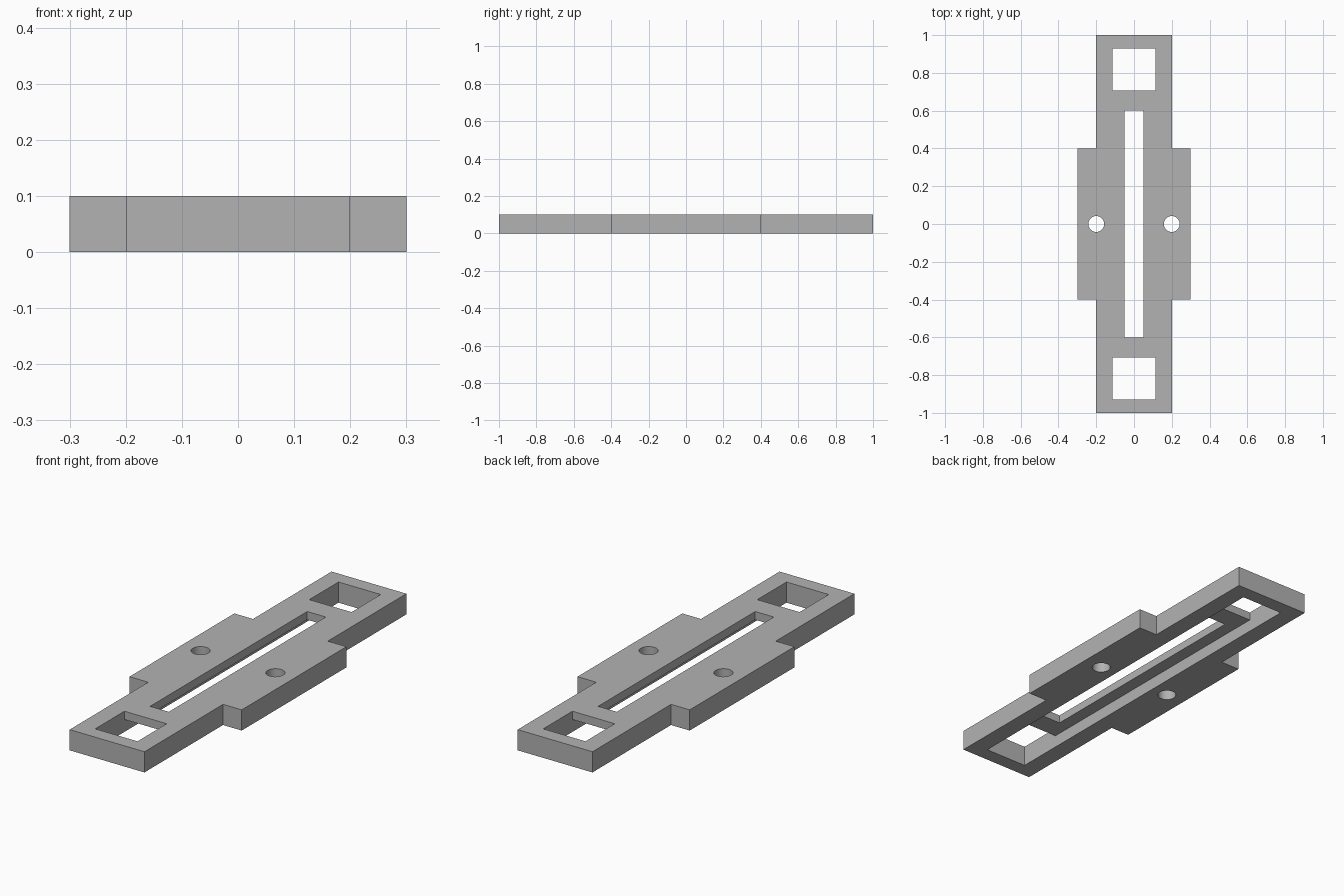
import bpy, bmesh, math
from mathutils import Matrix

cube = bpy.data.objects.get("Cube")
if cube:
    bpy.data.objects.remove(cube, do_unlink=True)

THICK = 0.10
LIP = 0.04           # web left above the underside channel
WINDOW_HALF = 0.113
WINDOW_IN, WINDOW_OUT = 0.706, 0.929

grey = bpy.data.materials.new("plain_grey")
grey.use_nodes = True
colour = (0.45, 0.45, 0.45, 1)
grey.diffuse_color = colour
grey.node_tree.nodes["Principled BSDF"].inputs["Base Color"].default_value = colour


def add_object(name, bm):
    bmesh.ops.recalc_face_normals(bm, faces=bm.faces)
    mesh = bpy.data.meshes.new(name)
    bm.to_mesh(mesh)
    bm.free()
    mesh.materials.append(grey)
    obj = bpy.data.objects.new(name, mesh)
    bpy.context.collection.objects.link(obj)
    return obj


def box(name, x0, x1, y0, y1, z0, z1):
    bm = bmesh.new()
    place = (Matrix.Translation(((x0 + x1) / 2, (y0 + y1) / 2, (z0 + z1) / 2))
             @ Matrix.Diagonal((x1 - x0, y1 - y0, z1 - z0, 1)))
    bmesh.ops.create_cube(bm, size=1, matrix=place)
    return add_object(name, bm)


def pin(name, x, radius):
    bm = bmesh.new()
    bmesh.ops.create_cone(bm, cap_ends=True, segments=32, radius1=radius,
                          radius2=radius, depth=THICK * 3,
                          matrix=Matrix.Translation((x, 0, THICK / 2)))
    return add_object(name, bm)


# Stepped bracket body: one quarter outline, mirrored round and extruded
quarter = [(0.3, 0.4), (0.2, 0.4), (0.2, 1.0)]
right_half = [(x, -y) for x, y in reversed(quarter)] + quarter
outline = right_half + [(-x, -y) for x, y in right_half]
bm = bmesh.new()
base = bm.faces.new([bm.verts.new((x, y, 0)) for x, y in outline])
top = bmesh.ops.extrude_face_region(bm, geom=[base], use_keep_orig=True)
bmesh.ops.translate(bm, vec=(0, 0, THICK),
                    verts=[g for g in top["geom"] if isinstance(g, bmesh.types.BMVert)])
body = add_object("bracket_body", bm)

# Underside channel, centre slot, end windows and screw holes
cutters = [
    box("channel_cutter", -WINDOW_HALF, WINDOW_HALF, -WINDOW_OUT, WINDOW_OUT,
        -0.1, THICK - LIP),
    box("slot_cutter", -0.05, 0.05, -0.6, 0.6, 0.03, 0.2),
]
for side, label in ((-1, "front"), (1, "back")):
    y0, y1 = sorted((side * WINDOW_IN, side * WINDOW_OUT))
    cutters.append(box(label + "_window_cutter", -WINDOW_HALF, WINDOW_HALF,
                       y0, y1, -0.1, 0.2))
for x, label in ((-0.2, "right"), (0.2, "left")):
    cutters.append(pin(label + "_screw_hole_cutter", x, 0.042))

for cutter in cutters:
    cutter.hide_render = True
    mod = body.modifiers.new(cutter.name, 'BOOLEAN')
    mod.operation = 'DIFFERENCE'
    mod.solver = 'EXACT'
    mod.object = cutter

# Bake the cuts, then drop the cutters
bpy.context.view_layer.update()
evaluated = body.evaluated_get(bpy.context.evaluated_depsgraph_get())
result = bpy.data.meshes.new_from_object(evaluated)
body.modifiers.clear()
body.data = result
for cutter in cutters:
    bpy.data.objects.remove(cutter, do_unlink=True)

# Smooth hole walls, sharp edges everywhere else
bpy.ops.object.select_all(action='DESELECT')
body.select_set(True)
bpy.context.view_layer.objects.active = body
bpy.ops.object.shade_smooth_by_angle(angle=math.radians(30))
